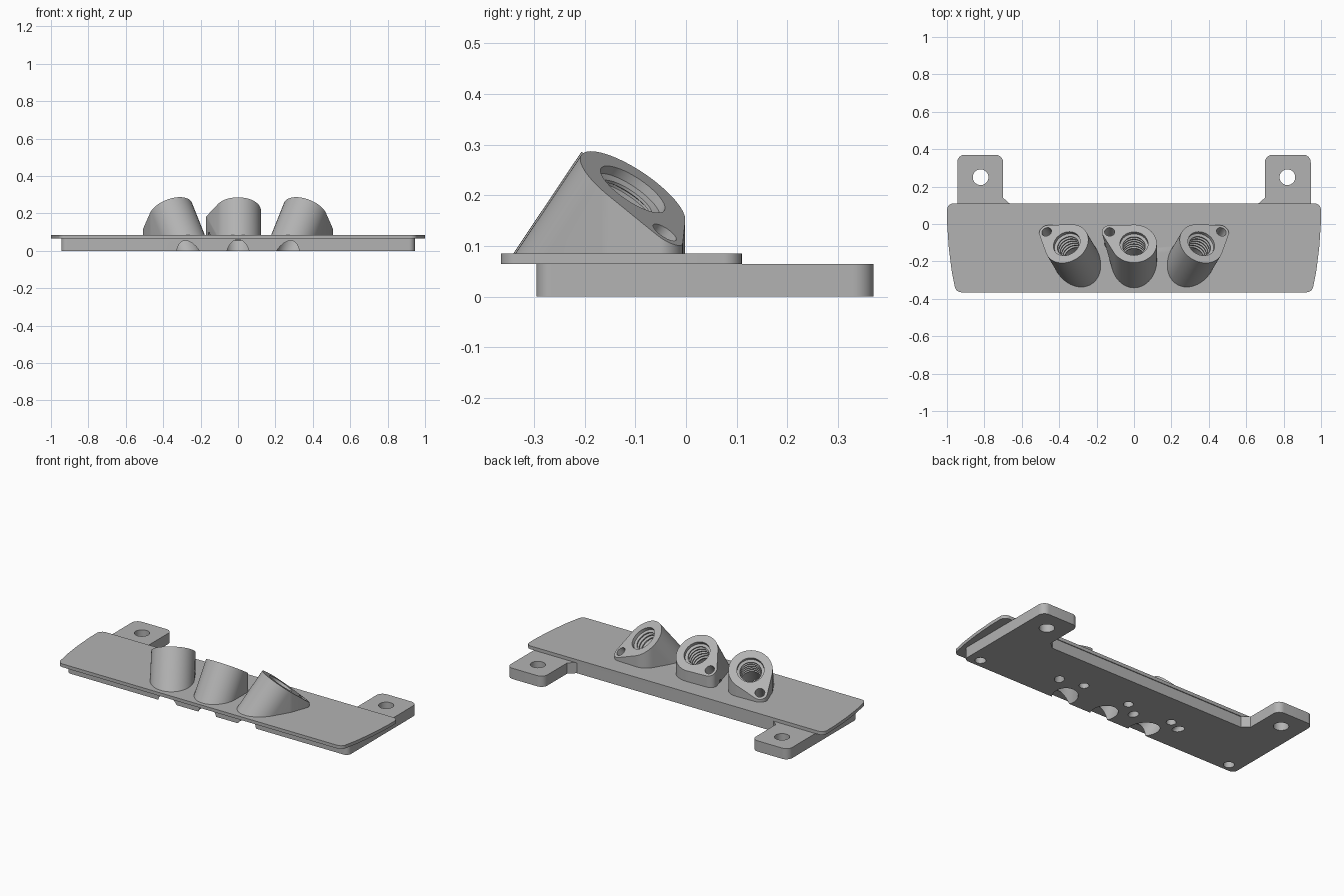
import bpy, bmesh, math
from mathutils import Vector

if "Cube" in bpy.data.objects:
    bpy.data.objects.remove(bpy.data.objects["Cube"], do_unlink=True)

GREY = (0.45, 0.45, 0.45, 1)
mat = bpy.data.materials.new("plain grey")
mat.use_nodes = True
mat.diffuse_color = GREY
mat.node_tree.nodes["Principled BSDF"].inputs["Base Color"].default_value = GREY

BASE_TOP, PLATE_TOP = 0.065, 0.085


def make(name, bm):
    bmesh.ops.recalc_face_normals(bm, faces=bm.faces)
    mesh = bpy.data.meshes.new(name)
    bm.to_mesh(mesh)
    bm.free()
    mesh.materials.append(mat)
    obj = bpy.data.objects.new(name, mesh)
    bpy.context.collection.objects.link(obj)
    return obj


def rounded(corners, steps=8):
    """Outline from (x, y, radius) corners, each rounded by a tangent arc."""
    out = []
    for i, (x, y, r) in enumerate(corners):
        p = Vector((x, y))
        if r == 0:
            out.append(p)
            continue
        a = (Vector(corners[i - 1][:2]) - p).normalized()
        b = (Vector(corners[(i + 1) % len(corners)][:2]) - p).normalized()
        half = a.angle(b) / 2
        centre = p + (a + b).normalized() * r / math.sin(half)
        start = p + a * r / math.tan(half) - centre
        end = p + b * r / math.tan(half) - centre
        for k in range(steps + 1):
            t = k / steps
            out.append(centre + (start * (1 - t) + end * t).normalized() * r)
    return out


def slab(name, outline, z0, z1):
    bm = bmesh.new()
    face = bm.faces.new([bm.verts.new((p.x, p.y, z0)) for p in outline])
    ext = bmesh.ops.extrude_face_region(bm, geom=[face])["geom"]
    for v in ext:
        if isinstance(v, bmesh.types.BMVert):
            v.co.z = z1
    return make(name, bm)


def lathe(name, profile, origin, axis, seg=48):
    """Closed solid from (radius, distance along axis) rings."""
    rot = axis.to_track_quat('Z', 'Y')
    bm = bmesh.new()
    rings = []
    for r, h in profile:
        rings.append([bm.verts.new(origin + rot @ Vector((
            r * math.cos(math.tau * k / seg), r * math.sin(math.tau * k / seg), h)))
            for k in range(seg)])
    for lo, hi in zip(rings, rings[1:]):
        for k in range(seg):
            j = (k + 1) % seg
            bm.faces.new((lo[k], lo[j], hi[j], hi[k]))
    bm.faces.new(rings[0])
    bm.faces.new(rings[-1])
    return make(name, bm)


def cut(obj, cutters):
    bpy.context.view_layer.objects.active = obj
    for c in cutters:
        mod = obj.modifiers.new("cut", 'BOOLEAN')
        mod.operation, mod.solver, mod.object = 'DIFFERENCE', 'EXACT', c
        bpy.ops.object.modifier_apply(modifier=mod.name)


def mirrored(right_half):
    return right_half + [(-x, y, r) for x, y, r in reversed(right_half)]


# Base with two rear mounting tabs
base = slab("base", rounded(mirrored([
    (0.945, -0.295, 0.03), (0.945, 0.37, 0.04), (0.70, 0.37, 0.04),
    (0.70, 0.14, 0), (0.66, 0.105, 0)])), 0, BASE_TOP)

# Thin cover plate with bowed, tapering ends
plate = slab("cover_plate", rounded(mirrored([
    (0.952, -0.365, 0.035), (0.975, -0.25, 0.3), (0.99, -0.13, 0.3),
    (0.999, 0.0, 0.3), (1.0, 0.11, 0.035)])), BASE_TOP, PLATE_TOP)


def circle(centre, rot, r, n):
    return [centre + rot @ Vector((r * math.cos(math.tau * k / n),
                                   r * math.sin(math.tau * k / n), 0)) for k in range(n)]


def socket(name, centre, lean, lobe_xy):
    """Leaning teardrop socket; returns the body and its bore and screw cutters."""
    axis = Vector((lean, 0.67, 1)).normalized()
    rot = axis.to_track_quat('Z', 'Y')
    lobe = Vector((*lobe_xy, 0))
    lobe.z = centre.z - (axis.xy.dot((lobe - centre).xy)) / axis.z
    foot = PLATE_TOP - 0.005
    tube = circle(centre, rot, 0.122, 72)
    ear = circle(lobe, rot, 0.042, 40)
    points = tube + ear
    points += [Vector((p.x, p.y, foot)) for p in tube + ear]
    points += [p - axis * (p.z - foot) / axis.z for p in tube]
    bm = bmesh.new()
    for p in points:
        bm.verts.new(p)
    res = bmesh.ops.convex_hull(bm, input=bm.verts)
    inside = [g for g in res["geom_interior"] if isinstance(g, bmesh.types.BMVert)]
    bmesh.ops.delete(bm, geom=inside, context='VERTS')
    bmesh.ops.dissolve_limit(bm, angle_limit=0.005, verts=bm.verts, edges=bm.edges)
    body = make(name, bm)

    # Bore with thread ridges near the mouth
    profile = [(0.07, -0.5), (0.07, -0.15)]
    for k in range(6):
        h = -0.14 + k * 0.022
        profile += [(0.060, h), (0.060, h + 0.006), (0.075, h + 0.011), (0.075, h + 0.016)]
    profile += [(0.075, 0.05)]
    bore = lathe("bore_cutter", profile, centre, axis)
    screw = lathe("screw_cutter", [(0.027, -0.5), (0.027, 0.05)], lobe, axis, 32)
    return body, [bore, screw]


# Three sockets: straight in the middle, splayed at the sides
bodies, cutters = [], []
for name, cx, cz, lean, lobe in (
        ("right_socket", -0.36, 0.212, -0.4, (-0.467, -0.042)),
        ("middle_socket", 0, 0.218, 0, (-0.13, -0.042)),
        ("left_socket", 0.36, 0.212, 0.4, (0.467, -0.042))):
    body, cs = socket(name, Vector((cx, -0.105, cz)), lean, lobe)
    cut(body, cs)
    bodies.append(body)
    cutters += cs
cut(plate, cutters)

# Tab holes, blind front corner holes and small blind holes behind the bores
UP = Vector((0, 0, 1))
drills = [(s * 0.82, 0.25, 0.042, 0.2) for s in (-1, 1)]
drills += [(s * 0.87, -0.245, 0.03, 0.045) for s in (-1, 1)]
drills += [(x, -0.095, 0.027, 0.045) for x in (-0.34, -0.04, 0.27)]
for x, y, r, depth in drills:
    cutters.append(lathe("drill_cutter", [(r, -0.1), (r, depth)], Vector((x, y, 0)), UP, 40))
cut(base, cutters)

for c in cutters:
    bpy.data.objects.remove(c, do_unlink=True)

# Smooth round walls, keep machined edges crisp
for obj in [base, plate] + bodies:
    bpy.ops.object.select_all(action='DESELECT')
    obj.select_set(True)
    bpy.context.view_layer.objects.active = obj
    bpy.ops.object.shade_smooth_by_angle(angle=math.radians(28))
